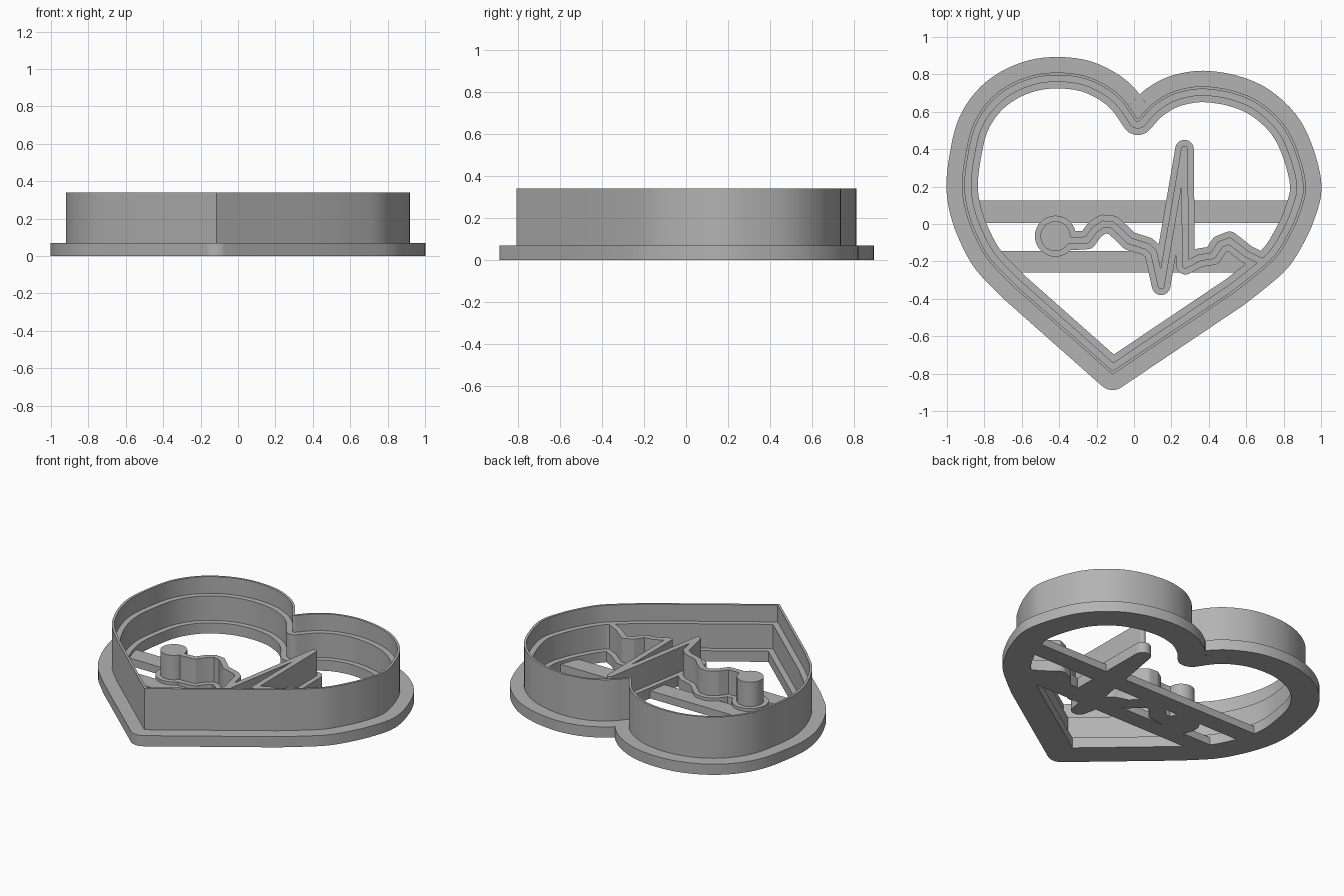
import bpy
from math import sin, cos, pi, radians, copysign
from mathutils import Vector
from mathutils.geometry import delaunay_2d_cdt, convex_hull_2d, interpolate_bezier

if "Cube" in bpy.data.objects:
    bpy.data.objects.remove(bpy.data.objects["Cube"])

BASE_TOP, BAR_TOP, LEDGE_TOP, WALL_TOP = 0.07, 0.05, 0.23, 0.34

grey = bpy.data.materials.new("plain grey")
grey.use_nodes = True
grey.diffuse_color = (0.45, 0.45, 0.45, 1)
grey.node_tree.nodes["Principled BSDF"].inputs["Base Color"].default_value = grey.diffuse_color


def smooth_loop(points, corners, steps=5):
    """Closed smooth outline that keeps the listed corners sharp."""
    pts, n, out = [Vector(p) for p in points], len(points), []
    for i in range(n):
        p0, p1, p2, p3 = (pts[(i + k) % n] for k in (-1, 0, 1, 2))
        if points[i] in corners:
            p0 = 2 * p1 - p2
        if points[(i + 1) % n] in corners:
            p3 = 2 * p2 - p1
        out += interpolate_bezier(p1, p1 + (p2 - p0) / 6, p2 - (p3 - p1) / 6, p2, steps)[:-1]
    return [Vector(p[:2]) for p in out]


def offset(loop, d):
    """Offset a counter-clockwise loop outward by d, rounding opened corners."""
    out = []
    for i, p in enumerate(loop):
        a = (p - loop[i - 1]).normalized()
        b = (loop[(i + 1) % len(loop)] - p).normalized()
        na, nb = Vector((a.y, -a.x)), Vector((b.y, -b.x))
        if (a.x * b.y - a.y * b.x) * copysign(1, d) > 0.3:
            out += [p + d * na.lerp(nb, t / 8).normalized() for t in range(9)]
        else:
            out.append(p + d * (na + nb) / (1 + na.dot(nb)))
    return out


def disc(c, r, n=24):
    return [Vector((c[0] + r * cos(2 * pi * k / n), c[1] + r * sin(2 * pi * k / n))) for k in range(n)]


def stroke(path, r):
    """Rounded capsules along a path."""
    caps = []
    for a, b in zip(path, path[1:]):
        pts = disc(a, r) + disc(b, r)
        caps.append([pts[i] for i in convex_hull_2d(pts)])
    return caps


def prism(name, z0, z1, groups, keep):
    """Extrude the plane regions whose covering group names satisfy keep."""
    verts, faces, owner = [], [], []
    for key, loops in groups.items():
        for loop in loops:
            area = sum(p.cross(q) for p, q in zip(loop, loop[1:] + loop[:1]))
            loop = loop if area > 0 else loop[::-1]
            faces.append(list(range(len(verts), len(verts) + len(loop))))
            verts += loop
            owner.append(key)
    res = delaunay_2d_cdt(verts, [], faces, 0, 1e-5)
    tris = [f for f, ids in zip(res[2], res[5]) if keep({owner[i] for i in ids})]
    used = sorted({v for f in tris for v in f})
    index = {v: i for i, v in enumerate(used)}
    tris = [[index[v] for v in f] for f in tris]
    n = len(used)
    co = [(*res[0][v], z) for z in (z0, z1) for v in used]
    edges = {(f[i - 1], f[i]) for f in tris for i in range(len(f))}
    sides = [(a, b, b + n, a + n) for a, b in edges if (b, a) not in edges]
    mesh = bpy.data.meshes.new(name)
    mesh.from_pydata(co, [], [f[::-1] for f in tris] + [[v + n for v in f] for f in tris] + sides)
    mesh.materials.append(grey)
    obj = bpy.data.objects.new(name, mesh)
    bpy.context.collection.objects.link(obj)
    bpy.ops.object.select_all(action="DESELECT")
    obj.select_set(True)
    bpy.context.view_layer.objects.active = obj
    bpy.ops.object.shade_smooth_by_angle(angle=radians(30))


# Lopsided heart outline
notch, tip, right_hip, left_hip = (0.02, 0.56), (-0.115, -0.805), (0.54, -0.365), (-0.64, -0.34)
outline = [
    (-0.92, 0.2), (-0.905, 0.35), (-0.865, 0.52), (-0.785, 0.65), (-0.675, 0.74), (-0.54, 0.795),
    (-0.4, 0.81), (-0.255, 0.79), (-0.13, 0.73), (-0.05, 0.66), notch, (0.095, 0.64), (0.19, 0.7),
    (0.295, 0.73), (0.4, 0.735), (0.54, 0.71), (0.675, 0.65), (0.8, 0.535), (0.875, 0.39),
    (0.92, 0.2), (0.885, 0.05), (0.83, -0.07), (0.76, -0.18), (0.66, -0.27), right_hip, tip,
    left_hip, (-0.775, -0.2), (-0.85, -0.07), (-0.9, 0.065)][::-1]
heart = smooth_loop(outline, {notch, tip, right_hip, left_hip})
lip = offset(heart, -0.015)
ledge = offset(heart, -0.05)
opening = offset(heart, -0.085)

# Heartbeat line with a round end
pulse = [
    (-0.42, -0.065), (-0.33, -0.09), (-0.25, -0.085), (-0.21, -0.03), (-0.165, 0), (-0.115, -0.005),
    (-0.065, -0.05), (-0.025, -0.09), (0.07, -0.12), (0.105, -0.15), (0.145, -0.33), (0.27, 0.4),
    (0.275, -0.22), (0.35, -0.18), (0.42, -0.17), (0.46, -0.11), (0.51, -0.09), (0.55, -0.12),
    (0.6, -0.16), (0.68, -0.2), (0.76, -0.18)]
pulse_foot = stroke(pulse, 0.05) + [disc(pulse[0], 0.11, 32)]
pulse_wall = stroke(pulse, 0.018) + [disc(pulse[0], 0.08, 32)]

# Flat base under the heart and the heartbeat line
prism("base_flange", 0, BASE_TOP,
      {"rim": [offset(heart, 0.083)], "open": [opening], "foot": pulse_foot},
      lambda s: "rim" in s and ("open" not in s or "foot" in s))

# Two bridging bars
bars = [[Vector(p) for p in ((-1, lo), (1, lo), (1, hi), (-1, hi))]
        for lo, hi in ((0.005, 0.125), (-0.26, -0.145))]
prism("cross_bars", 0, BAR_TOP, {"bar": bars, "open": [opening], "foot": pulse_foot},
      lambda s: "bar" in s and "open" in s and "foot" not in s)

# Thin tall cutting wall
prism("cutting_wall", BASE_TOP, WALL_TOP, {"heart": [heart], "lip": [lip]},
      lambda s: "heart" in s and "lip" not in s)

# Lower inner ledge joined to the raised heartbeat line
prism("ledge_and_pulse", BASE_TOP, LEDGE_TOP,
      {"lip": [lip], "ledge": [ledge], "pulse": pulse_wall},
      lambda s: "lip" in s and ("ledge" not in s or "pulse" in s))
